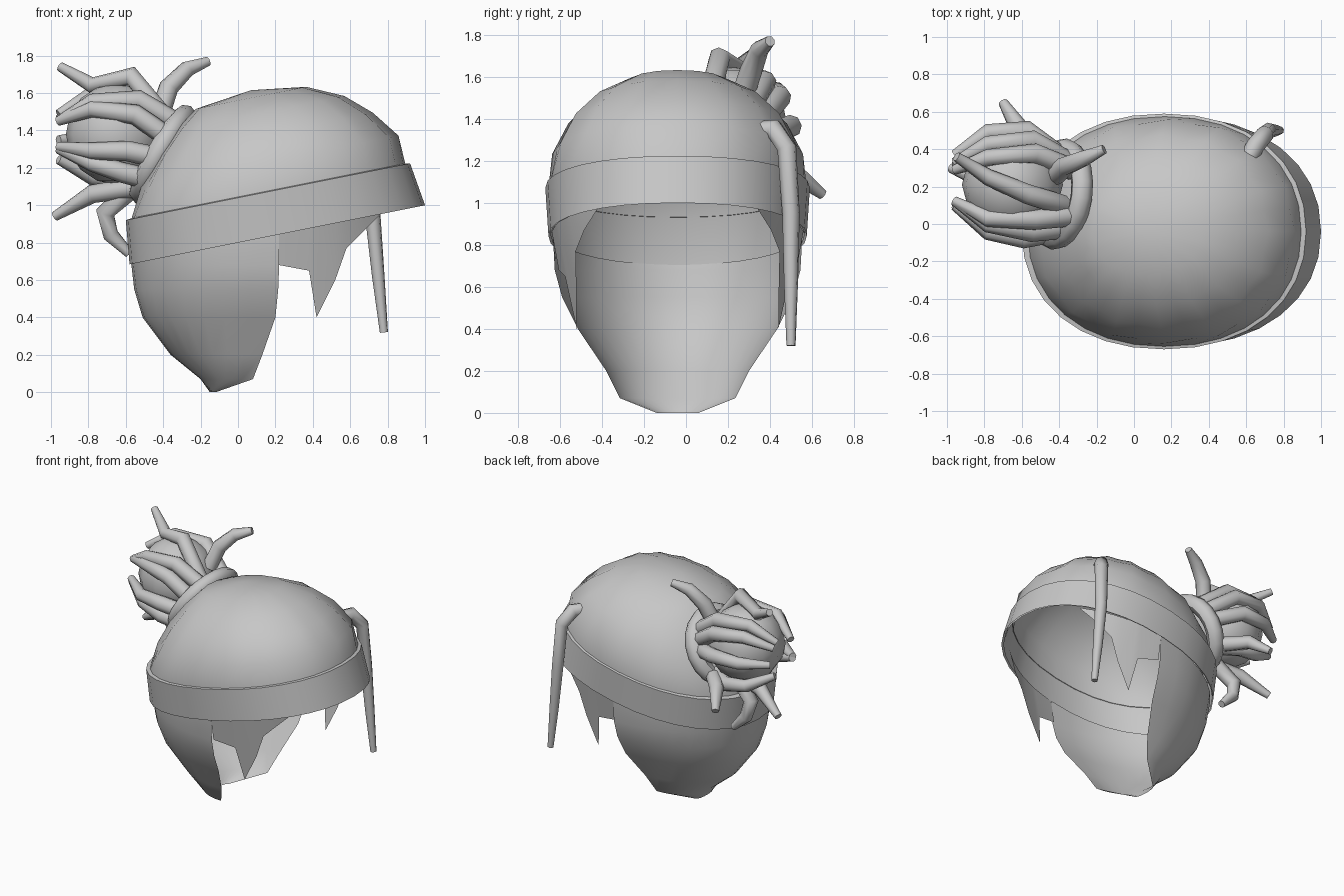
import bpy, bmesh, math
from mathutils import Vector

if "Cube" in bpy.data.objects:
    bpy.data.objects.remove(bpy.data.objects["Cube"])

CY = -0.04      # side-to-side centre of the head
TILT = 0.2      # slope of the headband plane

hair = bpy.data.materials.new("hair grey")
hair.diffuse_color = (0.57, 0.57, 0.57, 1)
hair.use_nodes = True
hair.node_tree.nodes["Principled BSDF"].inputs["Base Color"].default_value = hair.diffuse_color


def finish(ob, angle=45):
    ob.data.materials.clear()
    ob.data.materials.append(hair)
    bpy.ops.object.select_all(action='DESELECT')
    ob.select_set(True)
    bpy.context.view_layer.objects.active = ob
    bpy.ops.object.shade_smooth_by_angle(angle=math.radians(angle))


def loft(name, rows, closed=False, cap=None, angle=45):
    """Skin a list of equal-length rows of points."""
    bm = bmesh.new()
    vs = [[bm.verts.new(p) for p in row] for row in rows]
    n = len(rows[0])
    for a, b in zip(vs, vs[1:]):
        for i in range(n if closed else n - 1):
            j = (i + 1) % n
            bm.faces.new((a[i], a[j], b[j], b[i]))
    if cap:
        tip = bm.verts.new(cap)
        for i in range(n):
            bm.faces.new((vs[-1][i], vs[-1][(i + 1) % n], tip))
    bmesh.ops.recalc_face_normals(bm, faces=bm.faces)
    me = bpy.data.meshes.new(name)
    bm.to_mesh(me)
    bm.free()
    ob = bpy.data.objects.new(name, me)
    bpy.context.collection.objects.link(ob)
    finish(ob, angle)
    return ob


def ring(w, back, front, half, n=32, ripple=0.0):
    """Tilted oval ring around the head, slightly squarer than an ellipse."""
    pts = []
    for i in range(n):
        t = 2 * math.pi * i / n
        c, s = math.cos(t), math.sin(t)
        k = 1 + ripple * (-1) ** i
        x = (front + back) / 2 + (front - back) / 2 * k * math.copysign(abs(c) ** 0.92, c)
        y = CY + half * k * math.copysign(abs(s) ** 0.92, s)
        pts.append((x, y, w + TILT * x))
    return pts


# Crown of the hair, meeting the lower edge of the headband
loft("crown", [ring(0.805, -0.575, 0.985, 0.605),
               ring(1.04, -0.57, 0.895, 0.615),
               ring(1.20, -0.51, 0.85, 0.59, ripple=0.012),
               ring(1.35, -0.42, 0.71, 0.51, ripple=0.02),
               ring(1.47, -0.32, 0.56, 0.39, ripple=0.02),
               ring(1.56, -0.22, 0.36, 0.23, ripple=0.015)],
     closed=True, cap=(0.07, CY, 1.615))

# Headband, flaring out at the lower front edge
loft("headband", [ring(0.80, -0.58, 1.0, 0.615),
                  ring(1.04, -0.60, 0.92, 0.63),
                  ring(1.045, -0.565, 0.89, 0.61)], closed=True, angle=35)

# Back of the hair, narrowing to the nape: height, back, half width, front edge
levels = [(None, -0.575, 0.595, 0.22), (0.68, -0.57, 0.585, 0.22),
          (0.55, -0.555, 0.55, 0.215), (0.40, -0.51, 0.475, 0.20),
          (0.20, -0.36, 0.34, 0.13), (0.07, -0.20, 0.275, 0.08),
          (0.0, -0.15, 0.10, -0.12)]
rows = []
for z, back, half, front in levels:
    row = []
    for i in range(19):
        t = math.radians(-90 + 10 * i)
        x = front - (front - back) * max(math.cos(t), 0) ** 0.9
        row.append((x, CY + half * math.sin(t), 0.82 + TILT * x if z is None else z))
    rows.append(row)
loft("nape_hair", rows)

# Pointed side fringe in front of each ear: x and lower edge height
fringe = [(0.22, 0.68), (0.38, 0.65), (0.42, 0.40), (0.52, 0.60),
          (0.58, 0.77), (0.68, 0.87), (0.78, 0.97)]
for side, label in ((-1, "right"), (1, "left")):
    top, low = [], []
    for x, z in fringe:
        y = 0.60 * math.sqrt(1 - ((x - 0.18) / 0.78) ** 2)
        zt = 0.82 + TILT * x
        top.append((x, CY + side * y, zt))
        low.append((x, CY + side * (y - 0.18 * (zt - z)), z))
    loft("side_fringe_" + label, [top, low])


def strand(name, pts, radius, tip):
    """Round tube with closed ends, tapering towards its tip."""
    cu = bpy.data.curves.new(name, 'CURVE')
    cu.dimensions = '3D'
    cu.bevel_depth = 1.0
    cu.bevel_resolution = 2
    cu.use_fill_caps = True
    sp = cu.splines.new('POLY')
    sp.points.add(len(pts) - 1)
    for i, (p, co) in enumerate(zip(sp.points, pts)):
        p.co = (*co, 1)
        p.radius = radius + (tip - radius) * (i / (len(pts) - 1)) ** 2.5
    ob = bpy.data.objects.new(name, cu)
    bpy.context.collection.objects.link(ob)
    bpy.ops.object.select_all(action='DESELECT')
    ob.select_set(True)
    bpy.context.view_layer.objects.active = ob
    bpy.ops.object.convert(target='MESH')
    finish(bpy.context.object, 65)


# Long loose lock by the face
strand("front_lock", [(0.60, 0.33, 1.34), (0.65, 0.42, 1.35), (0.70, 0.48, 1.26),
                      (0.72, 0.50, 0.95), (0.75, 0.50, 0.62), (0.78, 0.50, 0.32)],
       0.05, 0.022)

# Bun core
bpy.ops.mesh.primitive_uv_sphere_add(segments=12, ring_count=8, radius=0.27,
                                     location=(-0.65, 0.21, 1.38))
bun = bpy.context.object
bun.name = "bun"
finish(bun)

# Hair tie at the root of the bun
bpy.ops.mesh.primitive_torus_add(major_segments=20, minor_segments=8, major_radius=0.24,
                                 minor_radius=0.06, location=(-0.40, 0.16, 1.27))
tie = bpy.context.object
tie.name = "hair_tie"
tie.rotation_euler = Vector((-0.86, 0.12, 0.5)).to_track_quat('Z', 'Y').to_euler()
finish(tie)

# Strands wrapping the bun from the tie to its far side: x, lean, centre y, centre z, radius
stations = [(-0.41, 0.11, 0.16, 1.27, 0.20), (-0.58, 0.06, 0.21, 1.34, 0.29),
            (-0.78, 0.0, 0.22, 1.36, 0.27), (-0.96, 0.0, 0.23, 1.36, 0.14)]
for i, deg in enumerate((125, 155, 185, 220, 50, 10, 30, -40)):
    path = []
    for k, (x, lean, y, z, r) in enumerate(stations):
        a = math.radians(deg + (-1) ** i * 5 * k)
        path.append((x + lean * math.sin(a), y + r * math.cos(a), z + r * math.sin(a)))
    strand(f"wrapped_strand_{i + 1}", path, 0.057, 0.026)

# Loose strands flicking out of the bun
loose = [
    [(-0.42, 0.26, 1.48), (-0.37, 0.31, 1.63), (-0.27, 0.35, 1.73), (-0.16, 0.40, 1.77)],
    [(-0.38, 0.10, 1.45), (-0.57, 0.16, 1.69), (-0.78, 0.25, 1.64), (-0.95, 0.36, 1.74)],
    [(-0.52, 0.15, 1.10), (-0.78, 0.22, 1.06), (-0.98, 0.30, 0.94)],
    [(-0.50, 0.38, 1.14), (-0.62, 0.52, 1.14), (-0.70, 0.65, 1.04)],
    [(-0.58, 0.20, 1.08), (-0.71, 0.24, 0.96), (-0.68, 0.26, 0.84), (-0.58, 0.26, 0.74)],
]
for i, pts in enumerate(loose):
    strand(f"loose_strand_{i + 1}", pts, 0.055, 0.026)
